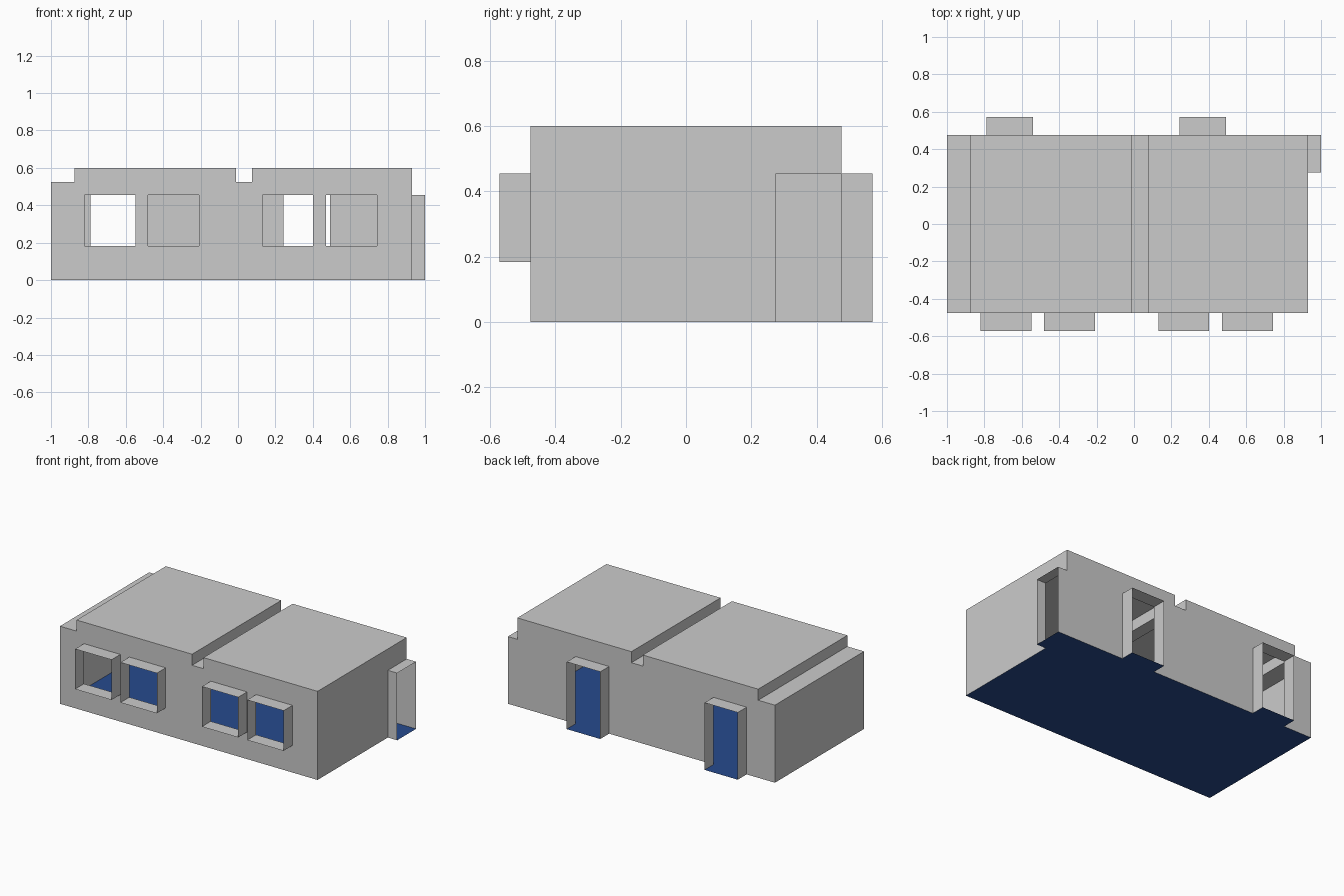
import bpy, bmesh
from mathutils import Vector

if "Cube" in bpy.data.objects:
    bpy.data.objects.remove(bpy.data.objects["Cube"])

X0, X1, X2 = -1.0, 0.93, 1.0      # left wall, right wall, right porch front
Y, YF = 0.477, 0.572              # main wall and frame-front depth
SILL, HEAD = 0.183, 0.455         # window bottom, top of all openings
WINDOWS = [(-0.82, -0.547), (-0.48, -0.208), (0.13, 0.402), (0.47, 0.742)]
BACK_DOORS = [(-0.788, -0.54), (0.242, 0.493)]
SIDE_DOOR = (0.275, Y)


def add_object(name, bm, mat=None):
    mesh = bpy.data.meshes.new(name)
    bm.to_mesh(mesh)
    bm.free()
    ob = bpy.data.objects.new(name, mesh)
    bpy.context.collection.objects.link(ob)
    if mat:
        mesh.materials.append(mat)


def quad(bm, pts):
    return bm.faces.new([bm.verts.new(p) for p in pts])


def cut_opening(bm, axis, wall, span, z0, z1):
    """Slice one thin wall along the opening's edges and remove the middle."""
    def wall_faces():
        return [f for f in bm.faces
                if all(abs(v.co[axis] - wall) < 1e-4 for v in f.verts)]
    other = 1 - axis
    for ax, value in ((other, span[0]), (other, span[1]), (2, z0), (2, z1)):
        faces = wall_faces()
        geom = (faces + list({e for f in faces for e in f.edges})
                + list({v for f in faces for v in f.verts}))
        co, no = Vector(), Vector()
        co[ax], no[ax] = value, 1
        bmesh.ops.bisect_plane(bm, geom=geom, plane_co=co, plane_no=no, dist=1e-5)
    inside = []
    for f in wall_faces():
        c = f.calc_center_median()
        if span[0] < c[other] < span[1] and z0 < c.z < z1:
            inside.append(f)
    bmesh.ops.delete(bm, geom=inside, context='FACES')


def frame(name, axis, wall, front, span, z0, z1):
    """Thin projecting surround, open front and back; doors have no grey base."""
    bm = bmesh.new()
    a, b = span
    ring = [(a, z0), (a, z1), (b, z1), (b, z0)]
    if z0 > 0:
        ring.append((a, z0))

    def point(p, depth):
        return (p[0], depth, p[1]) if axis == 1 else (depth, p[0], p[1])
    for p, q in zip(ring, ring[1:]):
        quad(bm, [point(p, wall), point(q, wall), point(q, front), point(p, front)])
    if (front > wall) != (axis == 1):
        bmesh.ops.reverse_faces(bm, faces=bm.faces[:])
    add_object(name, bm)


# Walls and stepped roof: profile extruded front to back, underside left open
bm = bmesh.new()
profile = [(X0, 0), (X1, 0), (X1, 0.6), (0.075, 0.6), (0.075, 0.525),
           (-0.01, 0.525), (-0.01, 0.6), (-0.875, 0.6), (-0.875, 0.525), (X0, 0.525)]
face = quad(bm, [(x, -Y, z) for x, z in profile])
back = bmesh.ops.extrude_face_region(bm, geom=[face], use_keep_orig=True)['geom']
bmesh.ops.translate(bm, vec=(0, 2 * Y, 0),
                    verts=[g for g in back if isinstance(g, bmesh.types.BMVert)])
bmesh.ops.recalc_face_normals(bm, faces=bm.faces[:])
bmesh.ops.delete(bm, context='FACES_ONLY',
                 geom=[f for f in bm.faces if all(v.co.z < 1e-4 for v in f.verts)])
for span in WINDOWS:
    cut_opening(bm, 1, -Y, span, SILL, HEAD)
for span in BACK_DOORS:
    cut_opening(bm, 1, Y, span, 0, HEAD)
cut_opening(bm, 0, X1, SIDE_DOOR, 0, HEAD)
add_object("walls_and_roof", bm)

# Window and door surrounds
for i, span in enumerate(WINDOWS, 1):
    frame(f"window_frame_{i}", 1, -Y, -YF, span, SILL, HEAD)
for i, span in enumerate(BACK_DOORS, 1):
    frame(f"back_door_frame_{i}", 1, Y, YF, span, 0, HEAD)
frame("side_door_frame", 0, X1, X2, SIDE_DOOR, 0, HEAD)

# Blue floor with door thresholds
blue = bpy.data.materials.new("floor_blue")
blue.diffuse_color = (0.02, 0.07, 0.27, 1)
blue.use_nodes = True
blue.node_tree.nodes["Principled BSDF"].inputs["Base Color"].default_value = blue.diffuse_color
bm = bmesh.new()
rects = [(X0, X1, -Y, Y), (X1, X2, *SIDE_DOOR)] + [(a, b, Y, YF) for a, b in BACK_DOORS]
for a, b, c, d in rects:
    quad(bm, [(a, c, 0), (b, c, 0), (b, d, 0), (a, d, 0)])
add_object("floor", bm, blue)
